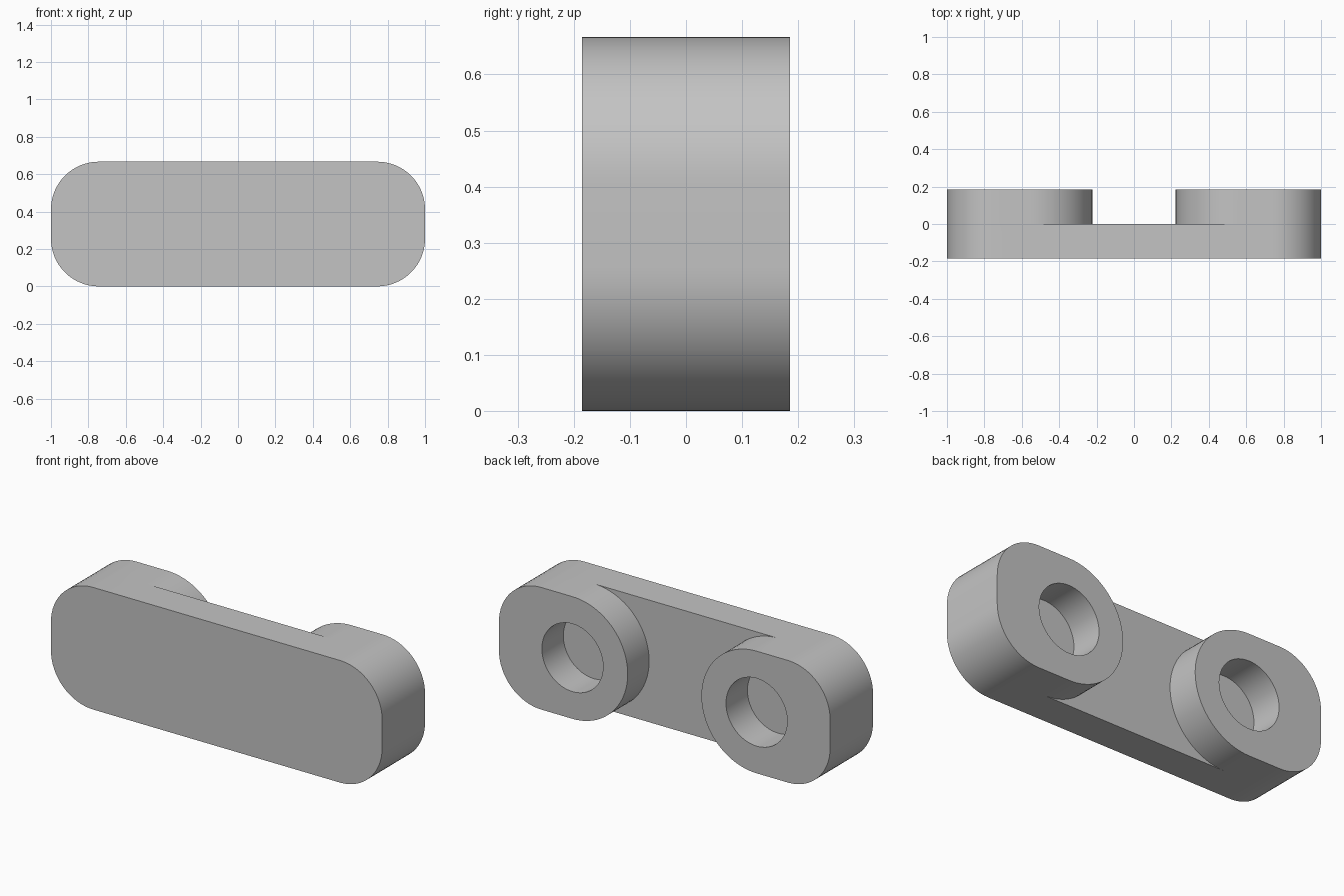
import bpy
import bmesh
from math import cos, sin, pi

cube = bpy.data.objects.get("Cube")
if cube:
    bpy.data.objects.remove(cube)

HEIGHT = 2 / 3
MID = HEIGHT / 2       # height of the boss and hole centres
DEPTH = 0.185          # half the thickness
CORNER = 0.255         # outer corner radius
BOSS_X = 0.556         # boss centre
HOLE = 0.185

bm = bmesh.new()


def arc(cx, cz, r, start, end, n):
    """Points along an arc in the x-z plane, angles in half turns."""
    return [(cx + r * cos(pi * (start + (end - start) * i / n)),
             cz + r * sin(pi * (start + (end - start) * i / n)))
            for i in range(n + 1)]


def ring(points, y):
    return [bm.verts.new((x, y, z)) for x, z in points]


def wall(points, y0, y1, closed=True):
    """Extruded strip; returns its far loop of vertices."""
    a, b = ring(points, y0), ring(points, y1)
    n = len(points)
    for i in range(n if closed else n - 1):
        j = (i + 1) % n
        bm.faces.new((a[i], a[j], b[j], b[i]))
    return b


def loop_edges(verts):
    return [bm.edges.get((verts[i - 1], verts[i])) for i in range(len(verts))]


def mirrored(points):
    return [(-x, z) for x, z in points]


# Profiles of the right half: rounded end, inner boss arc and hole
end = (arc(1 - CORNER, CORNER, CORNER, -0.5, 0, 16)
       + arc(1 - CORNER, HEIGHT - CORNER, CORNER, 0, 0.5, 16))
end = [(BOSS_X, 0)] + end + [(BOSS_X, HEIGHT)]
inner = arc(BOSS_X, MID, MID, 0.5, 1.5, 48)
hole = arc(BOSS_X, MID, HOLE, 0, 2, 64)[:-1]

# Front plate with its rim
outline = end + mirrored(end)[::-1]
wall(outline, -DEPTH, 0)
bm.faces.new(ring(outline, -DEPTH))

# Thin web between the bosses
bm.faces.new(ring(inner + mirrored(inner)[::-1], 0))

# Two bosses, each with a blind hole
for flip in (lambda p: p, mirrored):
    outer_loop = wall(flip(end + inner[1:-1]), 0, DEPTH)
    hole_loop = wall(flip(hole), 0, DEPTH)
    bm.faces.new(ring(flip(hole), 0))
    bmesh.ops.triangle_fill(bm, use_beauty=True,
                            edges=loop_edges(outer_loop) + loop_edges(hole_loop))

bmesh.ops.remove_doubles(bm, verts=bm.verts[:], dist=0.00002)
bmesh.ops.recalc_face_normals(bm, faces=bm.faces[:])

mesh = bpy.data.meshes.new("link_plate")
bm.to_mesh(mesh)
bm.free()
plate = bpy.data.objects.new("link_plate", mesh)
bpy.context.collection.objects.link(plate)

# Plain grey finish
grey = bpy.data.materials.new("light_grey")
grey.use_nodes = True
colour = (0.55, 0.55, 0.55, 1)
grey.diffuse_color = colour
grey.node_tree.nodes["Principled BSDF"].inputs["Base Color"].default_value = colour
mesh.materials.append(grey)

bpy.ops.object.select_all(action="DESELECT")
plate.select_set(True)
bpy.context.view_layer.objects.active = plate
bpy.ops.object.shade_smooth_by_angle(angle=pi / 6)
